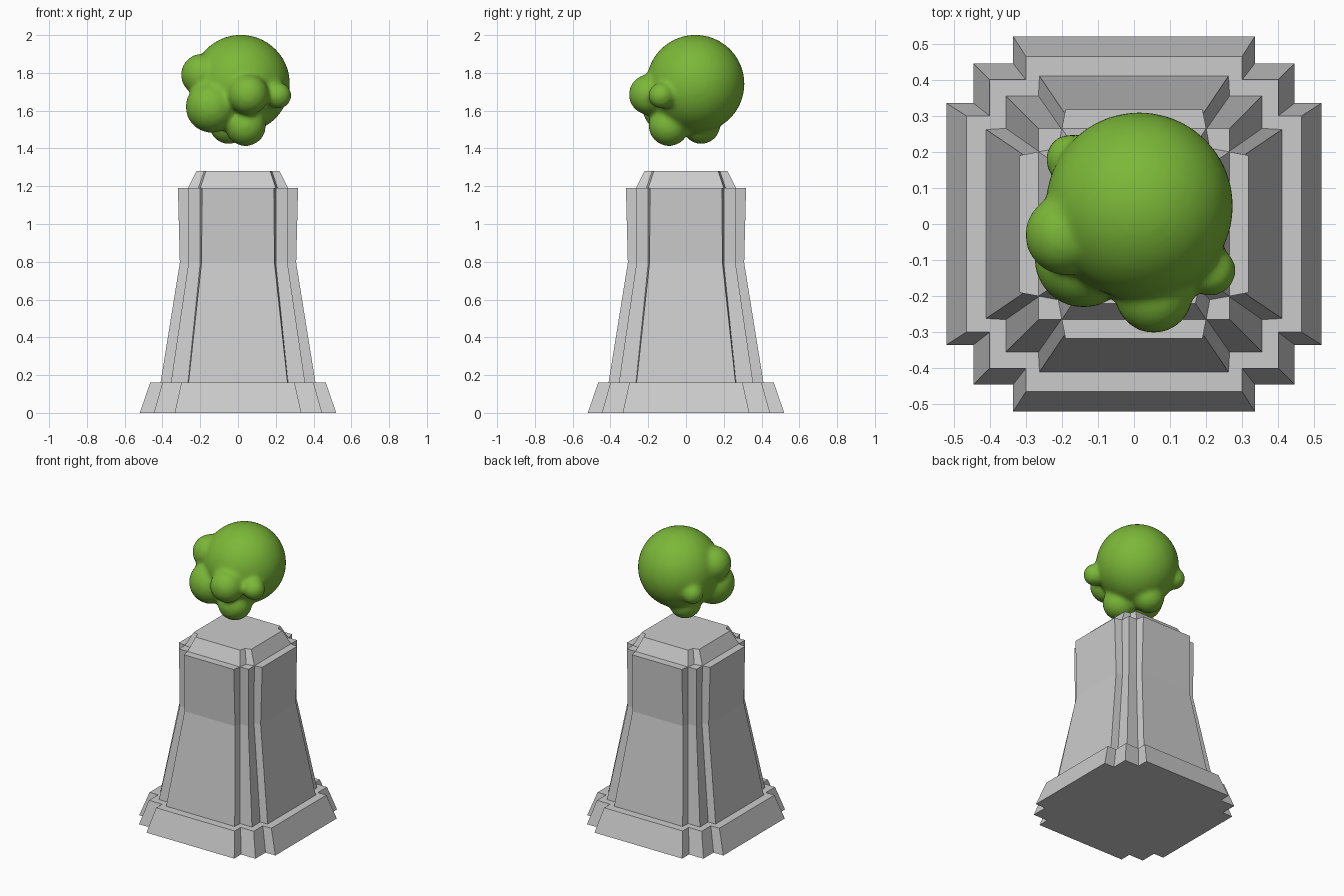
import bpy, bmesh
from mathutils import Matrix

if "Cube" in bpy.data.objects:
    bpy.data.objects.remove(bpy.data.objects["Cube"])


def stepped_ring(a, b, c, d):
    """Square outline with two-step corners: a face, b corner, c/d step widths."""
    quarter = [(a, -c), (a, c), (b, d), (b, b), (d, b)]
    pts = []
    for k in range(4):
        for x, y in quarter:
            for _ in range(k):
                x, y = -y, x
            pts.append((x, y))
    return pts


def notched_ring(a, c, d):
    """Square outline with one small inward notch at every corner."""
    pts = []
    for k in range(4):
        for x, y in [(a, -c), (a, c), (d, d)]:
            for _ in range(k):
                x, y = -y, x
            pts.append((x, y))
    return pts


def loft(name, levels):
    """Join outlines at increasing heights into a closed solid."""
    bm = bmesh.new()
    rings = [[bm.verts.new((x, y, z)) for x, y in ring] for z, ring in levels]
    n = len(rings[0])
    for low, high in zip(rings, rings[1:]):
        for i in range(n):
            j = (i + 1) % n
            bm.faces.new((low[i], low[j], high[j], high[i]))
    bm.faces.new(rings[0][::-1])
    bm.faces.new(rings[-1])
    return finish(name, bm)


def finish(name, bm):
    mesh = bpy.data.meshes.new(name)
    bm.to_mesh(mesh)
    bm.free()
    obj = bpy.data.objects.new(name, mesh)
    bpy.context.collection.objects.link(obj)
    return obj


# Stone pedestal: sloped plinth, tapering shaft, bevelled cap
loft("plinth", [(0.0, stepped_ring(0.52, 0.445, 0.335, 0.335)),
                (0.16, stepped_ring(0.465, 0.40, 0.30, 0.30))])
loft("shaft", [(0.16, stepped_ring(0.41, 0.355, 0.262, 0.265)),
               (0.795, stepped_ring(0.308, 0.262, 0.193, 0.20)),
               (1.19, stepped_ring(0.318, 0.265, 0.19, 0.20))])
loft("cap", [(1.19, notched_ring(0.265, 0.20, 0.21)),
             (1.28, notched_ring(0.22, 0.17, 0.18))])

# Floating foliage: overlapping balls fused into one soft lump
balls = [
    (0.015, 0.05, 1.742, 0.26),
    (-0.19, -0.03, 1.79, 0.112),
    (-0.14, -0.095, 1.62, 0.137),
    (0.055, -0.195, 1.685, 0.108),
    (0.213, -0.13, 1.68, 0.07),
    (0.04, -0.09, 1.52, 0.108),
    (-0.05, 0.08, 1.525, 0.102),
    (-0.175, 0.18, 1.66, 0.07),
]
bm = bmesh.new()
for x, y, z, r in balls:
    bmesh.ops.create_icosphere(bm, subdivisions=4, radius=r,
                               matrix=Matrix.Translation((x, y, z)))
foliage = finish("foliage", bm)

fuse = foliage.modifiers.new("fuse", 'REMESH')
fuse.mode = 'VOXEL'
fuse.voxel_size = 0.014
fuse.use_smooth_shade = True
soften = foliage.modifiers.new("soften", 'SMOOTH')
soften.factor = 0.5
soften.iterations = 8

green = bpy.data.materials.new("leaf_green")
green.diffuse_color = (0.2, 0.48, 0.04, 1)
green.use_nodes = True
green.node_tree.nodes["Principled BSDF"].inputs["Base Color"].default_value = green.diffuse_color
foliage.data.materials.append(green)
